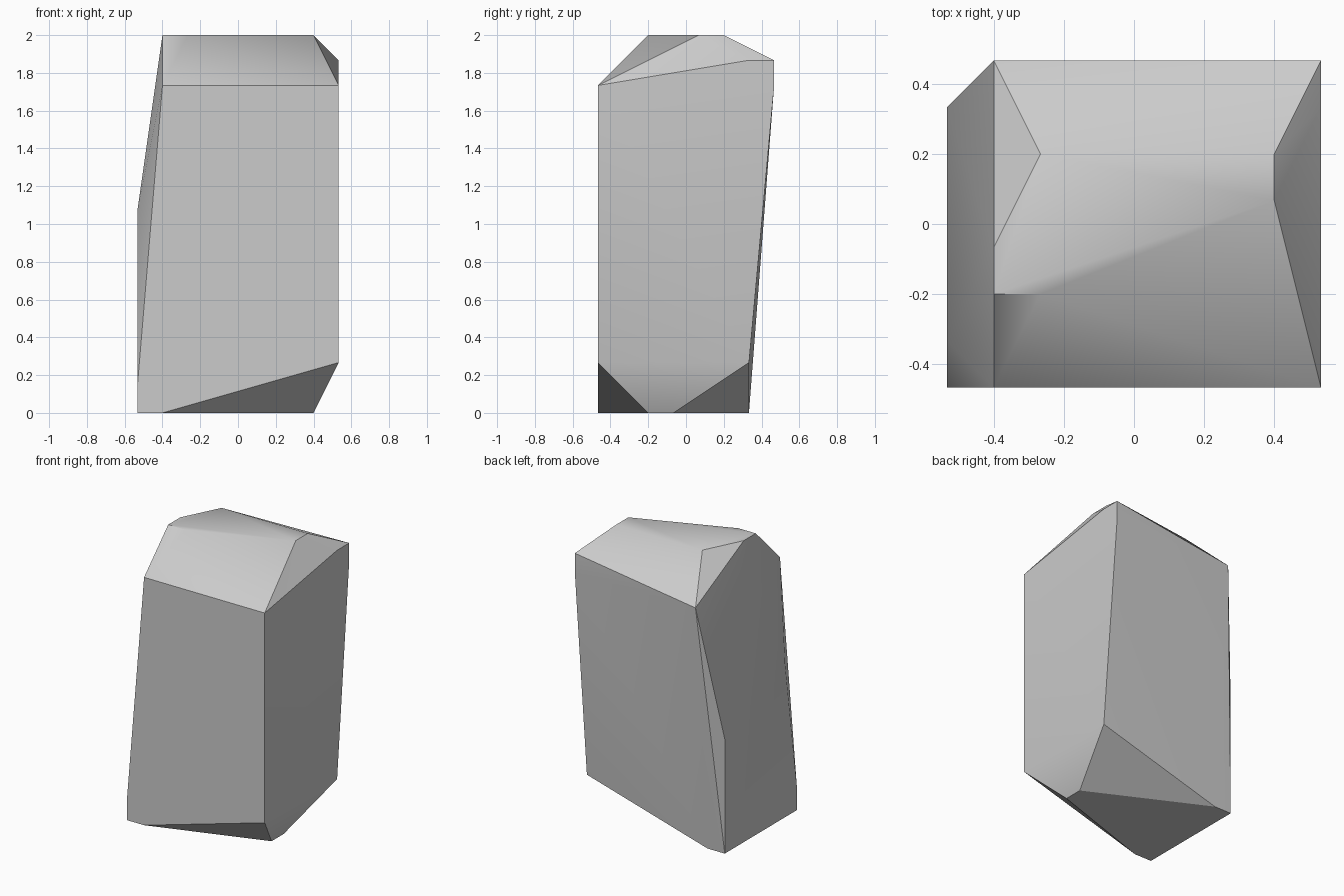
import bpy, bmesh, math

if "Cube" in bpy.data.objects:
    bpy.data.objects.remove(bpy.data.objects["Cube"])

UNIT = 2 / 15  # the stone's corners sit on a coarse grid

# Corners as height -> (across, depth) grid positions
corners = {
    0: [(0, 0), (1, 0), (7, 2), (7, 3), (1, 6), (0, 6)],    # base
    1: [(0, 0)],
    2: [(8, 0), (8, 6)],                                    # chipped lower corners
    6: [(0, 6)],
    8: [(0, 1)],
    13: [(1, 0), (8, 0), (8, 7), (1, 7)],                   # shoulder
    14: [(8, 6), (8, 7)],
    15: [(1, 2), (2, 2), (7, 4), (7, 5), (2, 5), (1, 3)],   # crown
}

# Stone: convex hull around the corners
bm = bmesh.new()
for z, spots in corners.items():
    for x, y in spots:
        bm.verts.new(((x - 4) * UNIT, (y - 3.5) * UNIT, z * UNIT))
hull = bmesh.ops.convex_hull(bm, input=bm.verts)
loose = [v for v in bm.verts if not v.link_faces]
bmesh.ops.delete(bm, geom=loose, context='VERTS')
bmesh.ops.dissolve_limit(bm, angle_limit=math.radians(0.5),
                         verts=bm.verts, edges=bm.edges)
bmesh.ops.recalc_face_normals(bm, faces=bm.faces)
mesh = bpy.data.meshes.new("stone")
bm.to_mesh(mesh)
bm.free()
stone = bpy.data.objects.new("stone", mesh)
bpy.context.collection.objects.link(stone)

# Stone grey
grey = bpy.data.materials.new("stone grey")
grey.use_nodes = True
colour = (0.6, 0.6, 0.6, 1)
grey.diffuse_color = colour
grey.node_tree.nodes["Principled BSDF"].inputs["Base Color"].default_value = colour
mesh.materials.append(grey)

# Soft shading across shallow bends, crisp at the chipped edges
bpy.ops.object.select_all(action='DESELECT')
stone.select_set(True)
bpy.context.view_layer.objects.active = stone
bpy.ops.object.shade_smooth_by_angle(angle=math.radians(30))
